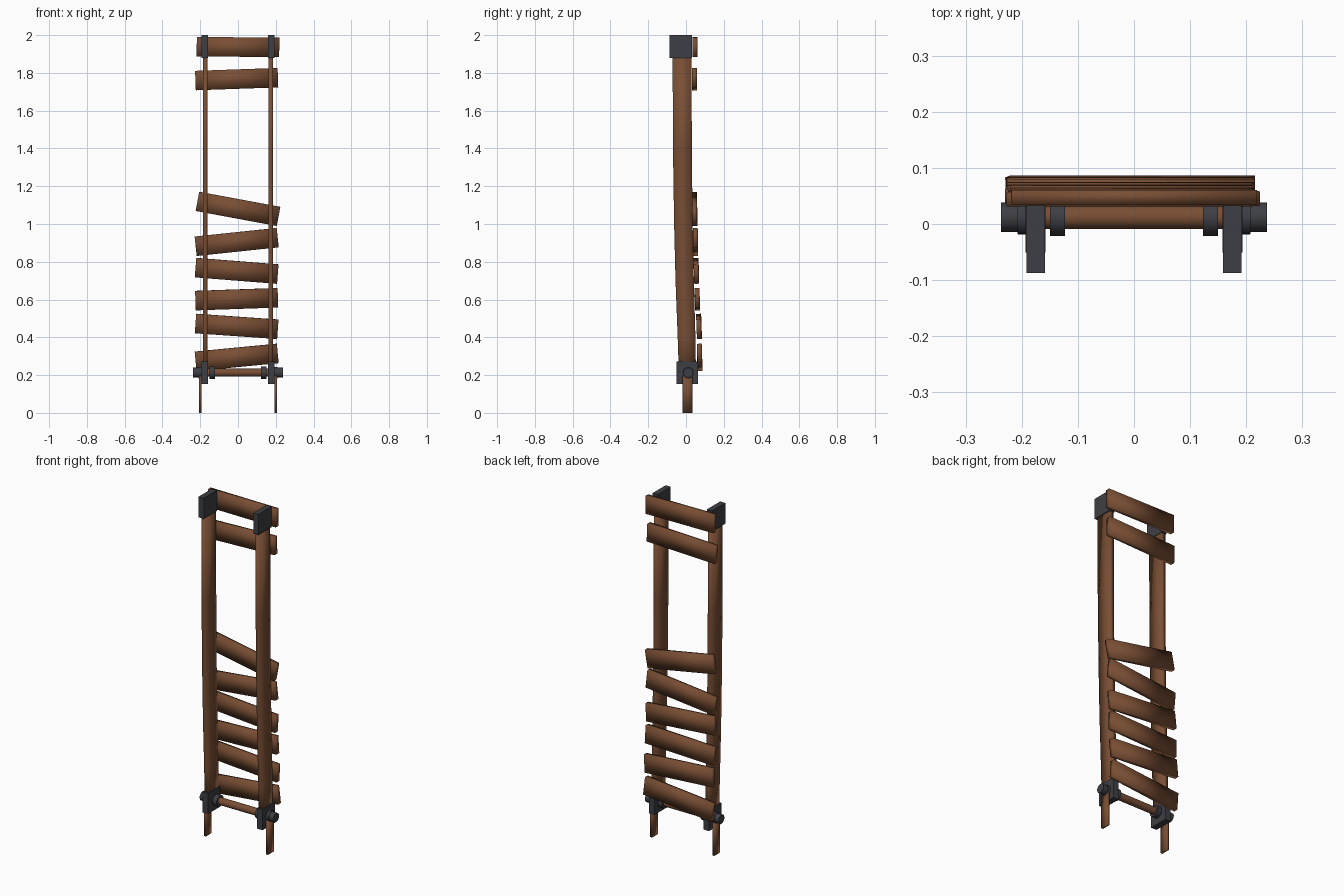
import bpy
import bmesh
from math import radians
from mathutils import Matrix, Vector

default = bpy.data.objects.get("Cube")
if default:
    bpy.data.objects.remove(default)


def material(name, colour):
    m = bpy.data.materials.new(name)
    m.use_nodes = True
    m.diffuse_color = colour
    bsdf = m.node_tree.nodes["Principled BSDF"]
    bsdf.inputs["Base Color"].default_value = colour
    bsdf.inputs["Roughness"].default_value = 0.8
    return m


WOOD = material("brown wood", (0.19, 0.076, 0.034, 1))
IRON = material("dark iron", (0.048, 0.049, 0.058, 1))


def finish(name, bm, mat, smooth):
    bmesh.ops.recalc_face_normals(bm, faces=bm.faces)
    for f in bm.faces:
        f.smooth = smooth
    mesh = bpy.data.meshes.new(name)
    bm.to_mesh(mesh)
    bm.free()
    mesh.materials.append(mat)
    ob = bpy.data.objects.new(name, mesh)
    bpy.context.collection.objects.link(ob)
    return ob


def box(name, centre, size, mat, smooth=False, roll=0, lean=0):
    bm = bmesh.new()
    bmesh.ops.create_cube(bm, size=1)
    turn = Matrix.Rotation(radians(-roll), 4, "Y") @ Matrix.Rotation(radians(lean), 4, "X")
    bm.transform(Matrix.Translation(centre) @ turn @ Matrix.Diagonal((*size, 1)))
    return finish(name, bm, mat, smooth)


def rod(name, x0, x1, radius, mat):
    """Cylinder along x on the axle line."""
    bm = bmesh.new()
    bmesh.ops.create_cone(bm, cap_ends=True, segments=16, radius1=radius,
                          radius2=radius, depth=abs(x1 - x0))
    bm.transform(Matrix.Translation(((x0 + x1) / 2, 0.012, 0.213))
                 @ Matrix.Rotation(radians(90), 4, "Y"))
    ob = finish(name, bm, mat, False)
    for o in bpy.context.selected_objects:
        o.select_set(False)
    ob.select_set(True)
    bpy.context.view_layer.objects.active = ob
    bpy.ops.object.shade_smooth_by_angle(angle=radians(40))
    return ob


def rail(name, x):
    """Gently bowed side rail: rectangular sections (z, centre y, depth)."""
    sections = [(0.18, 0.008, 0.09), (0.4, 0.003, 0.094), (0.7, -0.007, 0.097),
                (1.0, -0.014, 0.098), (1.4, -0.019, 0.1), (1.92, -0.021, 0.1)]
    bm = bmesh.new()
    rings = []
    for z, y, d in sections:
        rings.append([bm.verts.new(Vector((x + sx * 0.0125, y + sy * d / 2, z)))
                      for sx, sy in ((-1, -1), (1, -1), (1, 1), (-1, 1))])
    for a, b in zip(rings, rings[1:]):
        for i in range(4):
            j = (i + 1) % 4
            bm.faces.new((a[i], a[j], b[j], b[i]))
    bm.faces.new(rings[0])
    bm.faces.new(rings[-1])
    return finish(name, bm, WOOD, True)


# Side rails, end caps, brackets, feet and axle hardware
for side, s in (("right", -1), ("left", 1)):
    rail(side + "_rail", s * 0.174)
    box(side + "_top_cap", (s * 0.1755, -0.027, 1.94), (0.033, 0.12, 0.12), IRON)
    box(side + "_bracket", (s * 0.1755, 0.007, 0.212), (0.035, 0.115, 0.12), IRON)
    box(side + "_foot", (s * 0.2, 0.008, 0.098), (0.013, 0.053, 0.196), WOOD, True)
    rod(side + "_outer_collar", s * 0.19, s * 0.208, 0.03, IRON)
    rod(side + "_end_knob", s * 0.206, s * 0.237, 0.026, IRON)
    rod(side + "_inner_collar", s * 0.15, s * 0.123, 0.033, IRON)

rod("axle", -0.16, 0.16, 0.021, WOOD)

# Crooked planks on the back: x, y, z, roll, lean
planks = [
    (0.0, 0.048, 1.937, -0.4, 0),
    (-0.007, 0.044, 1.767, 2, 0),
    (0.0, 0.046, 1.08, -10.5, 1),
    (-0.007, 0.050, 0.905, 6, 1),
    (-0.007, 0.055, 0.752, -4.5, 2),
    (-0.007, 0.060, 0.602, 2, 2),
    (-0.007, 0.069, 0.458, -4, 2),
    (-0.007, 0.072, 0.294, 5.5, 2),
]
for i, (x, y, z, roll, lean) in enumerate(planks):
    box(f"plank_{i + 1}", (x, y, z), (0.437, 0.026, 0.103), WOOD, True, roll, lean)
